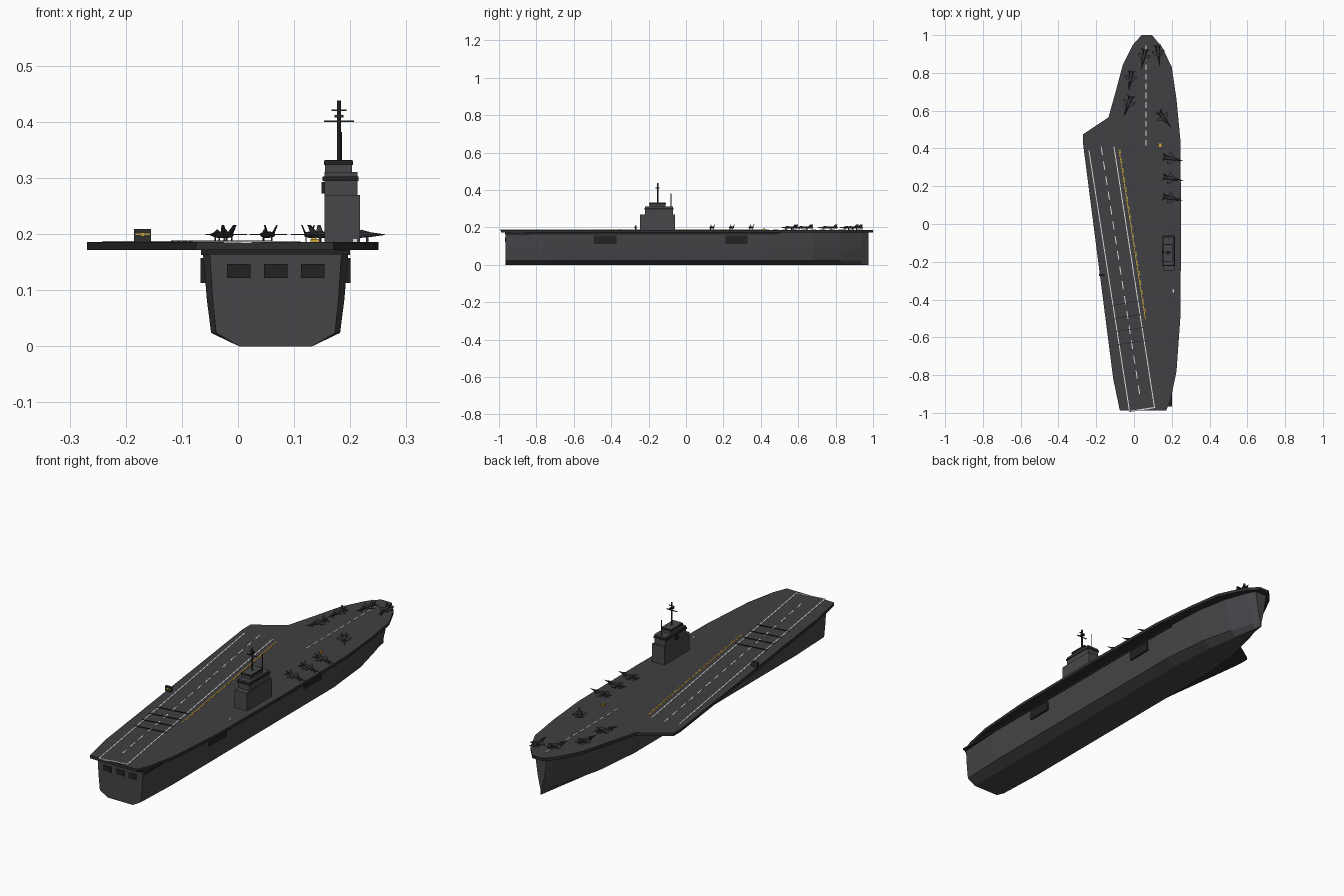
import bpy, bmesh, math
from mathutils import Matrix, Vector

cube = bpy.data.objects.get("Cube")
if cube:
    bpy.data.objects.remove(cube, do_unlink=True)


def material(name, r, g, b):
    m = bpy.data.materials.new(name)
    m.use_nodes = True
    m.diffuse_color = (r, g, b, 1)
    m.node_tree.nodes["Principled BSDF"].inputs["Base Color"].default_value = (r, g, b, 1)
    return m


DECK = material("deck_grey", .052, .05, .056)
HULL = material("hull_grey", .06, .059, .066)
EDGE = material("edge_dark", .025, .029, .027)
DARK = material("opening_dark", .016, .016, .017)
TOWER = material("tower_grey", .064, .064, .07)
JET = material("jet_grey", .04, .042, .046)
WHITE = material("marking_white", .75, .75, .75)
YELLOW = material("marking_yellow", .6, .38, .04)


def finish(name, bm, *mats):
    bmesh.ops.recalc_face_normals(bm, faces=bm.faces)
    mesh = bpy.data.meshes.new(name)
    bm.to_mesh(mesh)
    bm.free()
    for m in mats:
        mesh.materials.append(m)
    ob = bpy.data.objects.new(name, mesh)
    bpy.context.collection.objects.link(ob)
    return ob


def add_box(bm, x, y, z):
    """Box spanning three (low, high) ranges."""
    size = [b - a for a, b in (x, y, z)]
    mid = [(a + b) / 2 for a, b in (x, y, z)]
    bmesh.ops.create_cube(bm, size=1, matrix=Matrix.Translation(mid) @ Matrix.Diagonal((*size, 1)))


def box(name, x, y, z, mat):
    bm = bmesh.new()
    add_box(bm, x, y, z)
    return finish(name, bm, mat)


def prism(bm, outline, z0, z1, matrix=Matrix()):
    """Extruded flat outline."""
    rings = [[bm.verts.new(matrix @ Vector((x, y, z))) for x, y in outline] for z in (z0, z1)]
    bm.faces.new(rings[0][::-1])
    bm.faces.new(rings[1])
    for i in range(len(outline)):
        j = (i + 1) % len(outline)
        bm.faces.new((rings[0][i], rings[0][j], rings[1][j], rings[1][i]))


def loft(bm, rings):
    """Skin closed rings and cap both ends."""
    rings = [[bm.verts.new(p) for p in ring] for ring in rings]
    n = len(rings[0])
    for a, b in zip(rings, rings[1:]):
        for i in range(n):
            j = (i + 1) % n
            bm.faces.new((a[i], a[j], b[j], b[i]))
    bm.faces.new(rings[0])
    bm.faces.new(rings[-1])


DECK_TOP, DECK_BOTTOM, HULL_X = .186, .172, .067

# Hull: stations of y, half widths at deck, chine and keel
stations = [(-.965, .118, .106, .065), (-.75, .13, .115, .065), (.45, .13, .115, .065),
            (.68, .118, .092, .05), (.83, .09, .055, .025), (.94, .05, .018, .007), (.975, .03, .004, .002)]
bm = bmesh.new()
rings = []
for y, top, chine, keel in stations:
    half = [(top, DECK_BOTTOM), (chine + (top - chine) * .5, .083), (chine, .024), (keel, 0)]
    rings.append([(HULL_X + w, y, z) for w, z in half] + [(HULL_X - w, y, z) for w, z in reversed(half)])
loft(bm, rings)
finish("hull", bm, HULL)

# Flight deck with dark edges and underside
outline = [(.04, 1), (.095, 1), (.15, .935), (.2, .83), (.225, .66), (.245, .45), (.25, 0), (.245, -.5),
           (.225, -.78), (.195, -.925), (.17, -.988), (-.075, -.988), (-.11, -.82), (-.269, .42),
           (-.269, .475), (-.135, .565), (-.1, .69), (-.06, .84), (-.005, .95)]
bm = bmesh.new()
prism(bm, outline, DECK_BOTTOM, DECK_TOP)
deck = finish("flight_deck", bm, DECK, EDGE)
for p in deck.data.polygons:
    p.material_index = 0 if p.normal.z > .5 else 1

# Gallery band below the deck
box("gallery_band", (-.066, .2), (-.967, .5), (.163, DECK_BOTTOM), DARK)

# Stern and side openings
for i, x in enumerate((.001, .067, .133)):
    box(f"stern_door_{i + 1}", (x - .021, x + .021), (-.968, -.962), (.122, .147), DARK)
for side, name in ((1, "left"), (-1, "right")):
    for y, end in ((-.437, "aft"), (.265, "fore")):
        x = HULL_X + side * .1285
        box(f"{name}_{end}_hangar_door", (x - .005, x + .005), (y - .055, y + .065), (.113, .157), DARK)

# Landing strip markings, drawn in a frame running aft along the angled deck
start, end = Vector((-.174, .41)), Vector((.043, -.985))
along = (end - start).normalized()
strip_len = (end - start).length
strip = Matrix(((-along.y, along.x, 0, start.x), (along.x, along.y, 0, start.y),
                (0, 0, 1, 0), (0, 0, 0, 1)))


def marking(name, rects, mat, matrix=Matrix(), top=.0015):
    bm = bmesh.new()
    for (x0, x1), (y0, y1) in rects:
        add_box(bm, (x0, x1), (y0, y1), (DECK_TOP - .002, DECK_TOP + top))
    bm.transform(matrix)
    finish(name, bm, mat)


def dashes(x, first, last, pitch, length, width=.005):
    count = int((last - first) / pitch)
    return [((x - width / 2, x + width / 2), (first + i * pitch, first + i * pitch + length))
            for i in range(count)]


marking("strip_edge_lines", [((s * .067 - .0025, s * .067 + .0025), (.01, strip_len)) for s in (-1, 1)],
        WHITE, strip)
marking("strip_end_line", [((-.0695, .0695), (strip_len - .006, strip_len))], WHITE, strip)
marking("strip_centre_dashes", dashes(0, 0, strip_len, .08, .045), WHITE, strip)
marking("safety_line", [((.089, .093), (.03, .94))], YELLOW, strip)
marking("safety_dashes", dashes(.0965, .03, .94, .05, .025, .003), YELLOW, strip)
marking("bow_centre_dashes", dashes(.064, .415, .97, .05, .03), WHITE)
marking("arresting_wires", [((-.075, .075), (y - .0015, y + .0015)) for y in (.84, .91, .98, 1.05)],
        DARK, strip, .003)

# Island tower
box("island_base", (.154, .217), (-.245, -.06), (DECK_TOP, .27), TOWER)
box("island_middle", (.154, .213), (-.22, -.07), (.27, .311), TOWER)
box("middle_windows", (.151, .215), (-.223, -.067), (.295, .303), DARK)
box("island_bridge", (.155, .203), (-.195, -.11), (.311, .332), TOWER)
box("bridge_windows", (.153, .205), (-.198, -.107), (.323, .331), DARK)
box("tower_side_panel", (.149, .154), (-.16, -.14), (.272, .293), DARK)


# Masts
def pole(name, x, y, z0, z1, radius, mat):
    bm = bmesh.new()
    bmesh.ops.create_cone(bm, cap_ends=True, segments=8, radius1=radius, radius2=radius, depth=z1 - z0,
                          matrix=Matrix.Translation((x, y, (z0 + z1) / 2)))
    finish(name, bm, mat)


pole("main_mast", .18, -.152, .33, .438, .0038, EDGE)
pole("aerial", .183, -.08, .31, .382, .002, EDGE)
for z, half in ((.401, .027), (.421, .0135)):
    box("mast_crossbar", (.18 - half, .18 + half), (-.154, -.15), (z - .0015, z + .0015), EDGE)
box("mast_radar", (.172, .188), (-.162, -.142), (.408, .412), EDGE)

# Landing light panel
box("light_panel", (-.185, -.155), (-.274, -.264), (DECK_TOP, .209), EDGE)
box("light_bar", (-.183, -.157), (-.276, -.273), (.198, .201), YELLOW)
box("centre_light", (-.173, -.167), (-.277, -.273), (.196, .203), YELLOW)


# Deck tractors
def tractor(name, x, y, mat):
    bm = bmesh.new()
    add_box(bm, (x - .008, x + .008), (y - .009, y + .009), (DECK_TOP, .191))
    add_box(bm, (x - .006, x + .003), (y - .006, y + .006), (.191, .194))
    finish(name, bm, mat)


tractor("yellow_tractor", .137, .417, YELLOW)
box("white_cart", (.204, .213), (-.363, -.348), (DECK_TOP, .192), WHITE)

# Parked jet: nose towards +y, origin on the deck
bm = bmesh.new()
body = [(-.05, .007, .005), (-.02, .009, .006), (.01, .007, .006), (.03, .0045, .0045), (.058, .0006, .0006)]
loft(bm, [[(w * math.cos(a), y, .013 + h * math.sin(a)) for a in (k * math.pi / 4 for k in range(8))]
          for y, w, h in body])
loft(bm, [[(w * math.cos(a), y, .017 + h * math.sin(a)) for a in (k * math.pi / 3 for k in range(6))]
          for y, w, h in ((.002, .001, .001), (.015, .003, .0055), (.03, .001, .001))])
for s in (-1, 1):
    wing = [(.006, .012), (.033, -.016), (.033, -.024), (.006, -.025)]
    tail = [(.005, -.033), (.02, -.048), (.02, -.054), (.005, -.05)]
    for shape in (wing, tail):
        prism(bm, [(s * x, y) for x, y in shape], .012, .0138)
    # Canted fin
    lean = Matrix.Translation((s * .006, 0, .016)) @ Matrix.Rotation(s * math.radians(-70), 4, 'Y')
    prism(bm, [(s * x, y) for x, y in ((0, -.025), (.015, -.04), (.015, -.048), (0, -.046))],
          -.0006, .0006, lean)
    add_box(bm, (s * .007 - .001, s * .007 + .001), (-.018, -.014), (0, .01))
add_box(bm, (-.001, .001), (.024, .028), (0, .011))
jet = finish("parked_jet_1", bm, JET)

parking = [(.05, .875, -.2, -1), (.13, .895, .12, -1), (-.02, .76, -.12, -1), (-.032, .63, -.35, -1),
           (.162, .555, .6, -.8), (.205, .345, 1, -.2), (.205, .24, 1, -.2), (.205, .135, 1, -.2)]
for i, (x, y, dx, dy) in enumerate(parking):
    ob = jet
    if i:
        ob = bpy.data.objects.new(f"parked_jet_{i + 1}", jet.data)
        bpy.context.collection.objects.link(ob)
    ob.location = (x, y, DECK_TOP)
    ob.rotation_euler.z = math.atan2(-dx, dy)
